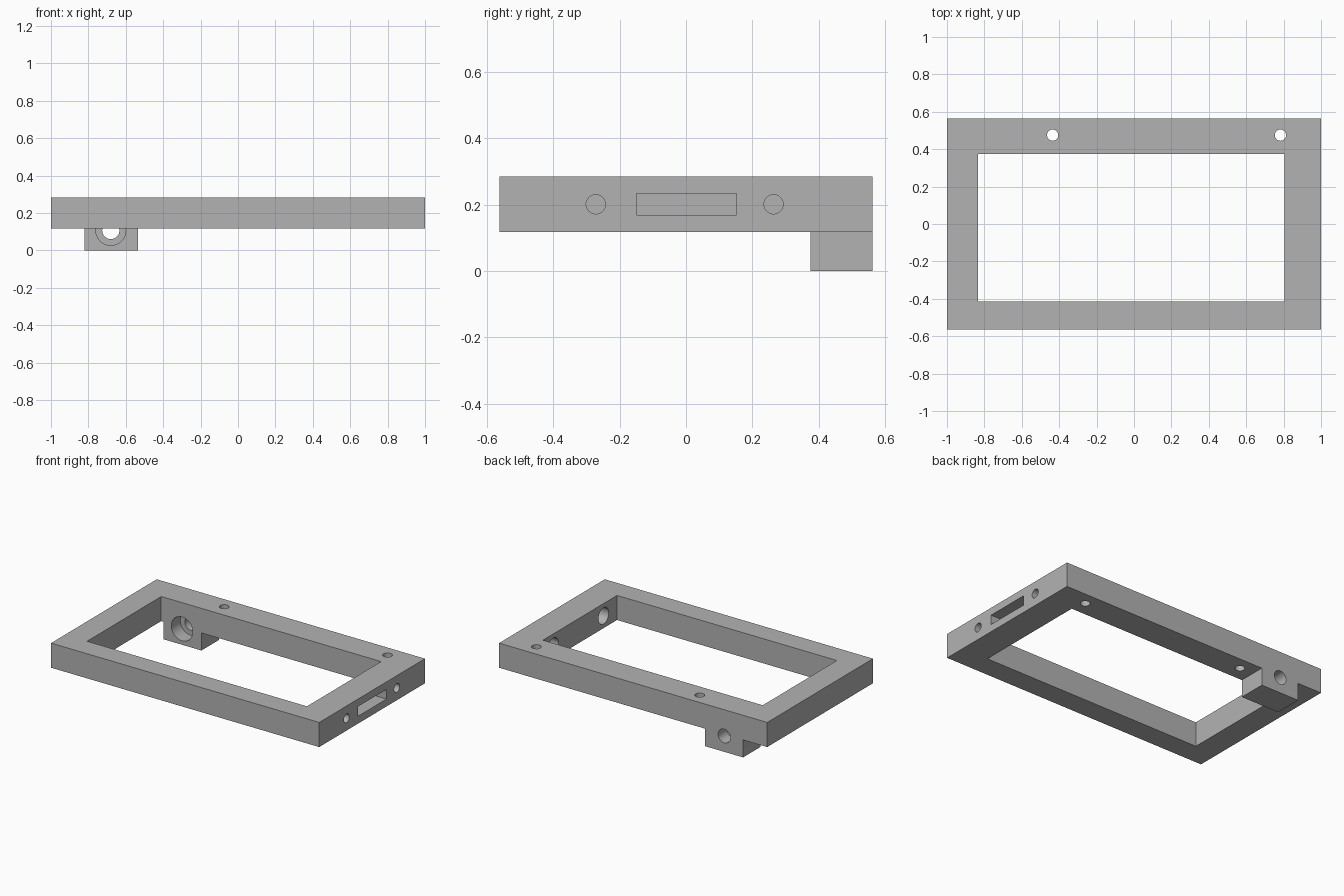
import bpy
from math import pi, radians

old = bpy.data.objects.get("Cube")
if old:
    bpy.data.objects.remove(old, do_unlink=True)

grey = bpy.data.materials.new("plain grey")
grey.use_nodes = True
COLOUR = (0.45, 0.45, 0.45, 1)
grey.diffuse_color = COLOUR
grey.node_tree.nodes["Principled BSDF"].inputs["Base Color"].default_value = COLOUR


def box(name, x, y, z):
    """Box spanning the (low, high) pair on each axis."""
    bpy.ops.mesh.primitive_cube_add(size=1, location=[sum(p) / 2 for p in (x, y, z)])
    ob = bpy.context.object
    ob.name = name
    ob.scale = [p[1] - p[0] for p in (x, y, z)]
    bpy.ops.object.transform_apply(location=True, rotation=False, scale=True)
    ob.data.materials.append(grey)
    return ob


def rod(name, axis, radius, start, end, centre):
    """Cylinder along an axis, from start to end, centred on the other two."""
    loc = list(centre)
    loc.insert("xyz".index(axis), (start + end) / 2)
    turn = {"x": (0, pi / 2, 0), "y": (pi / 2, 0, 0), "z": (0, 0, 0)}[axis]
    bpy.ops.mesh.primitive_cylinder_add(vertices=48, radius=radius, depth=end - start,
                                        location=loc, rotation=turn)
    ob = bpy.context.object
    ob.name = name
    ob.data.materials.append(grey)
    return ob


def cut(target, cutter):
    mod = target.modifiers.new("cut", "BOOLEAN")
    mod.operation = "DIFFERENCE"
    mod.solver = "EXACT"
    mod.object = cutter
    bpy.context.view_layer.objects.active = target
    bpy.ops.object.modifier_apply(modifier=mod.name)


BOTTOM, TOP = 0.118, 0.284
BACK, INNER_BACK, INNER_LEFT = 0.563, 0.375, 0.805

# Rectangular frame and the block hanging under its back rail
frame = box("frame", (-1, 1), (-BACK, BACK), (BOTTOM, TOP))
block = box("mounting_block", (-0.82, -0.535), (INNER_BACK, BACK), (0, BOTTOM))

# Central opening, and the blind slot in the left end
cutters = [
    box("opening_cutter", (-0.835, INNER_LEFT), (-0.415, INNER_BACK), (0, 0.5)),
    box("slot_cutter", (0.9, 1.1), (-0.15, 0.153), (0.168, 0.233)),
]
# Vertical holes in the back rail
for x in (-0.435, 0.783):
    cutters.append(rod("rail_hole_cutter", "z", 0.03, 0, 0.5, (x, 0.475)))
# Counterbored holes through the left end
for y in (-0.272, 0.264):
    cutters.append(rod("end_hole_cutter", "x", 0.029, 0.7, 1.1, (y, 0.201)))
    cutters.append(rod("end_bore_cutter", "x", 0.055, 0.7, 0.9, (y, 0.201)))
# Counterbored hole shared by the block and the back rail
shared = [
    rod("block_hole_cutter", "y", 0.046, 0.3, 0.65, (-0.68, 0.107)),
    rod("block_bore_cutter", "y", 0.08, 0.3, 0.47, (-0.68, 0.107)),
]

for c in cutters + shared:
    cut(frame, c)
for c in shared:
    cut(block, c)
for c in cutters + shared:
    bpy.data.objects.remove(c, do_unlink=True)

# Smooth bores, sharp edges
for ob in (frame, block):
    bpy.ops.object.select_all(action="DESELECT")
    ob.select_set(True)
    bpy.context.view_layer.objects.active = ob
    bpy.ops.object.shade_smooth_by_angle(angle=radians(30))
